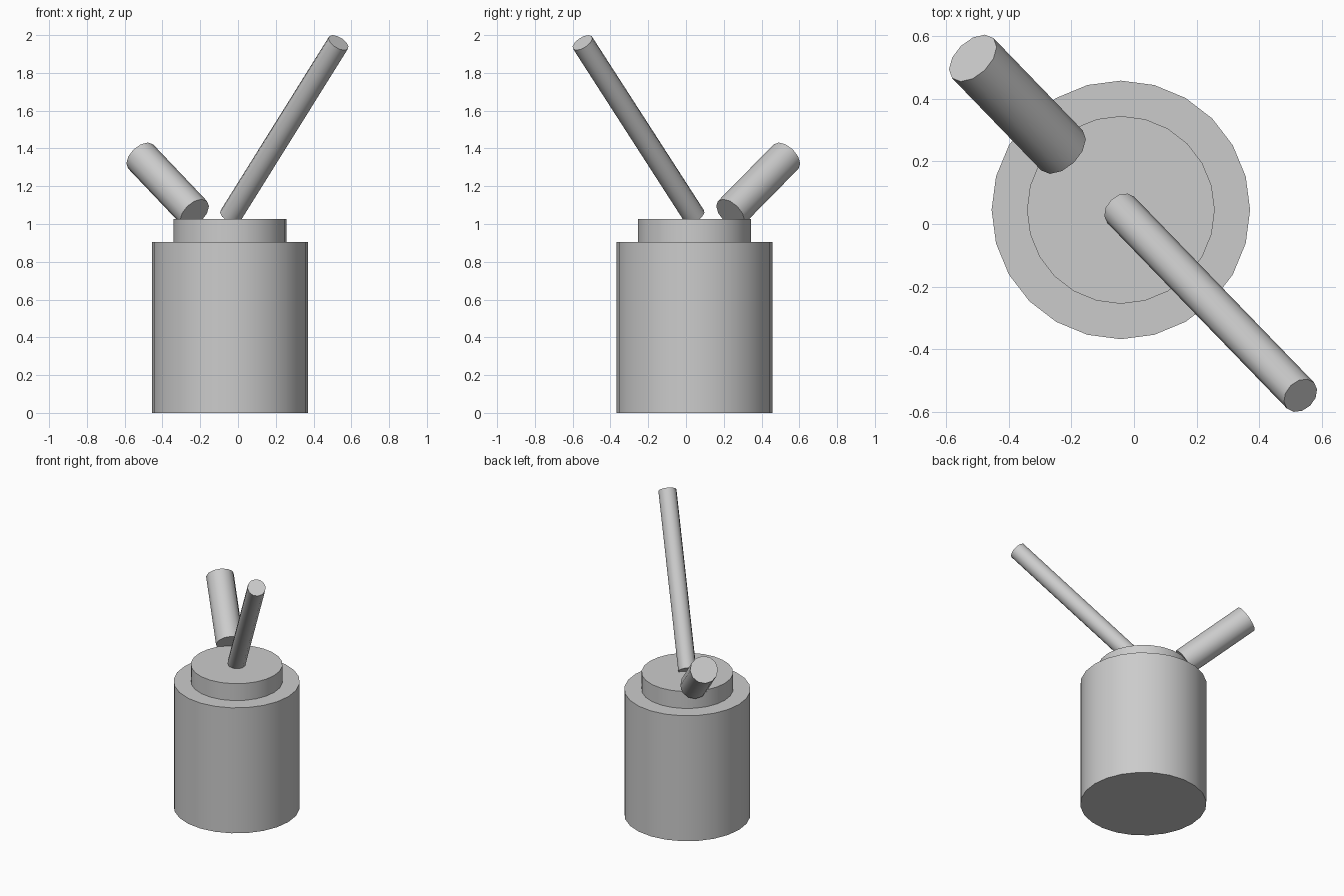
import bpy
import math
from mathutils import Vector

cube = bpy.data.objects.get("Cube")
if cube:
    bpy.data.objects.remove(cube, do_unlink=True)

GREY = (0.6, 0.6, 0.6, 1.0)
grey = bpy.data.materials.new("plain_grey")
grey.use_nodes = True
grey.diffuse_color = GREY
grey.node_tree.nodes["Principled BSDF"].inputs["Base Color"].default_value = GREY


def cylinder(name, start, end, radius, sides):
    """Closed cylinder running from start to end."""
    start, end = Vector(start), Vector(end)
    axis = end - start
    bpy.ops.mesh.primitive_cylinder_add(
        vertices=sides, radius=radius, depth=axis.length,
        location=(start + end) / 2,
        rotation=axis.to_track_quat("Z", "Y").to_euler())
    obj = bpy.context.object
    obj.name = name
    obj.data.materials.append(grey)
    bpy.ops.object.shade_smooth_by_angle(angle=math.radians(40))
    return obj


CX, CY = -0.042, 0.045

# Upright container and its narrower neck
cylinder("body", (CX, CY, 0), (CX, CY, 0.905), 0.413, 24)
cylinder("neck", (CX, CY, 0.905), (CX, CY, 1.027), 0.3, 24)

# Long thin rod leaning to the front left
cylinder("long_rod", (CX, CY, 1.04), (0.532, -0.548, 1.96), 0.06, 12)

# Short thick tube leaning to the back right
cylinder("short_tube", (-0.23, 0.235, 1.057), (-0.515, 0.53, 1.357), 0.092, 12)
